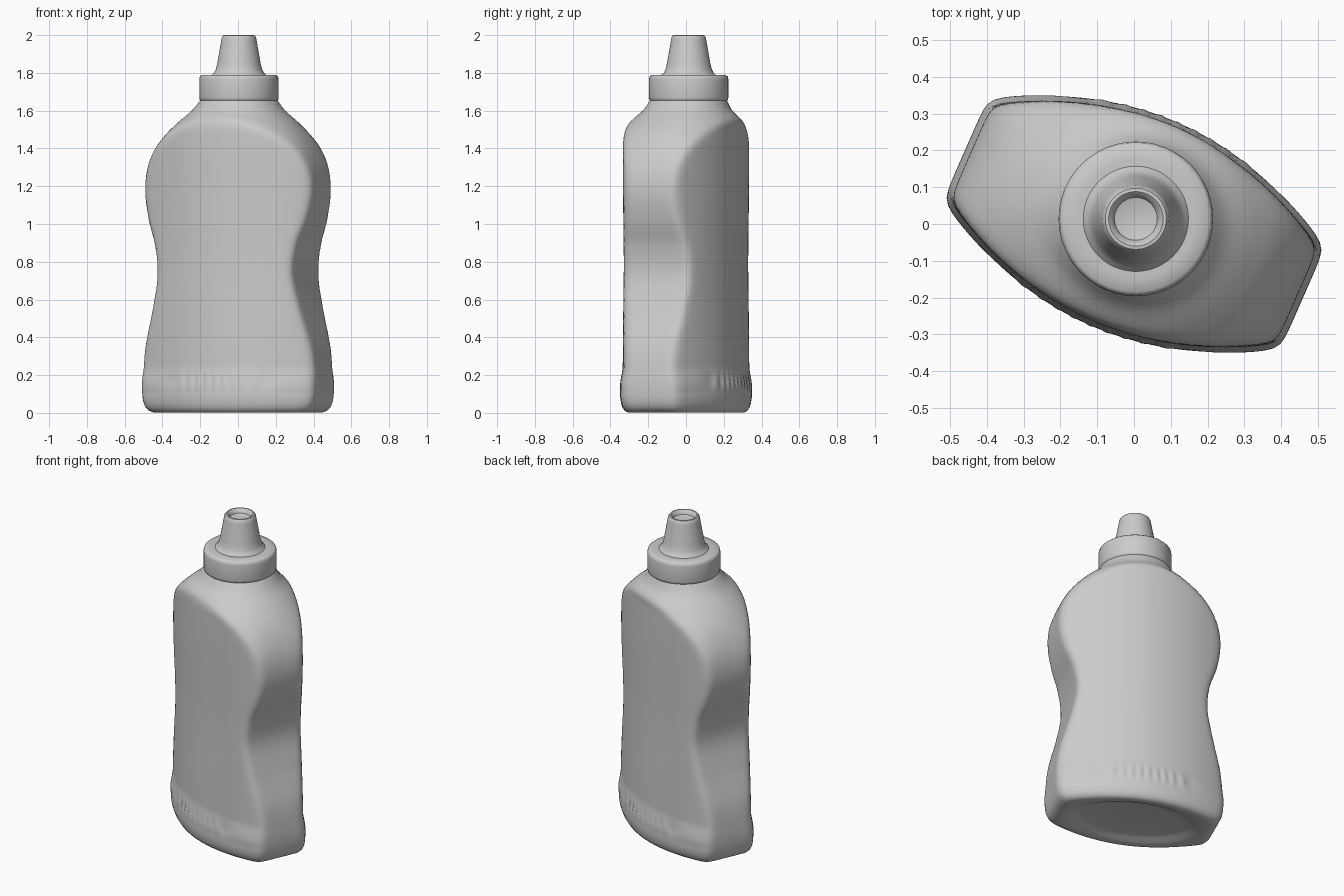
import bpy, bmesh, math

cube = bpy.data.objects.get("Cube")
if cube:
    bpy.data.objects.remove(cube, do_unlink=True)

TURN = math.radians(-23.7)      # the bottle stands turned about z
SIDES = 160
NECK = (0.005, 0.014)           # cap axis

grey = bpy.data.materials.new("plain grey")
grey.use_nodes = True
grey.diffuse_color = (0.6, 0.6, 0.6, 1)
grey.node_tree.nodes["Principled BSDF"].inputs["Base Color"].default_value = (0.6, 0.6, 0.6, 1)


def loft(name, rings, angle):
    """Skin closed rings of points, capping both ends."""
    bm = bmesh.new()
    rows = [[bm.verts.new(p) for p in ring] for ring in rings]
    for low, high in zip(rows, rows[1:]):
        n = len(low)
        for i in range(n):
            j = (i + 1) % n
            bm.faces.new((low[i], low[j], high[j], high[i]))
    bm.faces.new(rows[0][::-1])
    bm.faces.new(rows[-1])
    bmesh.ops.recalc_face_normals(bm, faces=bm.faces)
    mesh = bpy.data.meshes.new(name)
    bm.to_mesh(mesh)
    bm.free()
    mesh.materials.append(grey)
    obj = bpy.data.objects.new(name, mesh)
    bpy.context.collection.objects.link(obj)
    bpy.ops.object.select_all(action="DESELECT")
    obj.select_set(True)
    bpy.context.view_layer.objects.active = obj
    bpy.ops.object.shade_smooth_by_angle(angle=math.radians(angle))


# Body outline: height, half width, shoulder half depth, squareness
OUTLINE = [
    (0.0, 0.482, 0.6, 4), (0.1, 0.499, 0.6, 4), (0.2, 0.499, 0.6, 4),
    (0.35, 0.481, 0.6, 4), (0.55, 0.427, 0.6, 4), (0.73, 0.392, 0.6, 4),
    (0.88, 0.409, 0.6, 4), (1.02, 0.457, 0.6, 4), (1.15, 0.483, 0.6, 3.6),
    (1.27, 0.477, 0.5, 3), (1.38, 0.44, 0.41, 2.5), (1.47, 0.384, 0.35, 2.2),
    (1.54, 0.318, 0.298, 2.05), (1.6, 0.25, 0.235, 2), (1.66, 0.2, 0.2, 2),
]


def outline(z):
    """Smooth interpolation of the outline keys."""
    last = len(OUTLINE) - 1
    i = max(k for k in range(last) if OUTLINE[k][0] <= z)
    p0, p1, p2, p3 = (OUTLINE[min(max(k, 0), last)] for k in range(i - 1, i + 3))
    h = p2[0] - p1[0]
    t = (z - p1[0]) / h
    out = []
    for c in (1, 2, 3):
        m1 = (p2[c] - p0[c]) / (p2[0] - p0[0]) * h
        m2 = (p3[c] - p1[c]) / (p3[0] - p1[0]) * h
        out.append((2*t**3 - 3*t**2 + 1) * p1[c] + (t**3 - 2*t**2 + t) * m1
                   + (3*t**2 - 2*t**3) * p2[c] + (t**3 - t**2) * m2)
    return out


def turned_point(r, ang, z, shift=0.0):
    """Point at a polar position in the bottle's own turned frame."""
    return (r * math.cos(ang + TURN) + NECK[0] * shift,
            r * math.sin(ang + TURN) + NECK[1] * shift, z)


ANGLES = [2 * math.pi * i / SIDES for i in range(SIDES)]


def section(z, scale=1.0, lift=None):
    """Bowed front and back panels meeting the shoulder and side outline."""
    a, b, n = outline(z)
    step = min(max((z - 0.14) / 0.1, 0), 1)
    waist = math.exp(-((z - 0.8) / 0.35) ** 2)
    ripple = math.exp(-((z - 0.165) / 0.04) ** 2)
    blend = min(max((z - 1.5) / 0.16, 0), 1)
    ring = []
    for ang in ANGLES:
        c, s = math.cos(ang), abs(math.sin(ang))
        side = ((abs(c) / a) ** n + (s / b) ** n) ** (-1 / n)
        depth = 0.3 - 0.014 * step - 0.006 * waist
        depth += 0.004 * ripple * math.cos(side * c * 62)
        bow = 0.6 * c * c
        panel = 2 * depth / (s + math.sqrt(s * s + 4 * bow * depth))
        r = scale * (side ** -32 + panel ** -32) ** (-1 / 32)
        ring.append(turned_point(r, ang, z if lift is None else lift, blend))
    return ring


def oval(a, b, z):
    """Oval ring of the base recess."""
    return [turned_point(1 / math.hypot(math.cos(t) / a, math.sin(t) / b), t, z)
            for t in ANGLES]


# Bottle body: oval base recess, rounded foot, then walls up to the neck
rings = [oval(0.1, 0.06, 0.026), oval(0.29, 0.16, 0.026),
         oval(0.34, 0.195, 0.02), oval(0.375, 0.22, 0.006)]
foot = [(0.85, 0.001), (0.89, 0.003), (0.935, 0.012), (0.968, 0.03),
        (0.988, 0.052)]
rings += [section(0.08, k, z) for k, z in foot]
rings += [section(0.08 + 1.58 * i / 110) for i in range(111)]
loft("bottle_body", rings, 50)


# Screw cap and nozzle, each turned from one profile
def lathe(name, profile):
    loft(name, [[(NECK[0] + r * math.cos(2 * math.pi * i / 48),
                  NECK[1] + r * math.sin(2 * math.pi * i / 48), z)
                 for i in range(48)] for r, z in profile], 40)


lathe("screw_cap", [(0.15, 1.65), (0.2, 1.65), (0.208, 1.658), (0.21, 1.67),
                    (0.21, 1.765), (0.207, 1.78), (0.198, 1.788), (0.16, 1.79),
                    (0.1, 1.79)])
lathe("nozzle", [(0.15, 1.78), (0.143, 1.79), (0.132, 1.8), (0.122, 1.82),
                 (0.115, 1.85), (0.093, 1.975), (0.09, 1.99), (0.083, 1.999),
                 (0.074, 2.0), (0.064, 1.992), (0.058, 1.975), (0.03, 1.968)])
